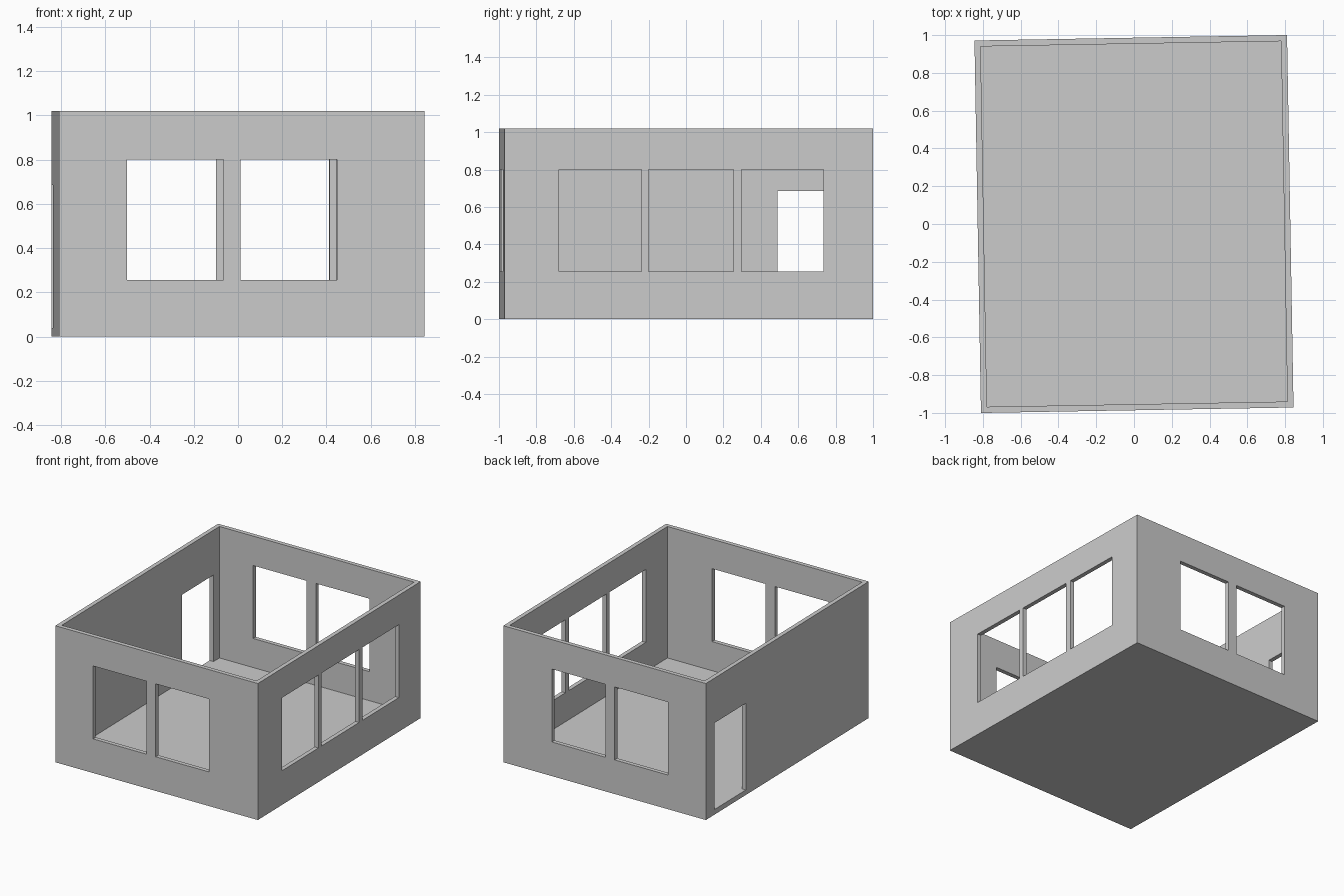
import bpy, math
from mathutils import Matrix

if "Cube" in bpy.data.objects:
    bpy.data.objects.remove(bpy.data.objects["Cube"])

W, L, H = 1.655, 1.972, 1.02      # outer room size
T, FLOOR = 0.032, 0.038           # wall and floor thickness
SILL, HEAD = 0.255, 0.80          # window bottom and top


def box(name, x0, x1, y0, y1, z0, z1):
    bpy.ops.mesh.primitive_cube_add(size=1)
    ob = bpy.context.object
    ob.name = name
    ob.data.transform(Matrix.Translation(((x0 + x1) / 2, (y0 + y1) / 2, (z0 + z1) / 2))
                      @ Matrix.Diagonal((x1 - x0, y1 - y0, z1 - z0, 1)))
    return ob


def cut(target, *bounds):
    cutter = box("cutter", *bounds)
    cutter.hide_render = True
    mod = target.modifiers.new("cut", 'BOOLEAN')
    mod.operation, mod.solver, mod.object = 'DIFFERENCE', 'EXACT', cutter
    bpy.context.view_layer.objects.active = target
    bpy.ops.object.modifier_apply(modifier=mod.name)
    bpy.data.objects.remove(cutter, do_unlink=True)


# Open-topped room: solid block with the inside hollowed out
room = box("room_shell", -W / 2, W / 2, -L / 2, L / 2, 0, H)
cut(room, -W / 2 + T, W / 2 - T, -L / 2 + T, L / 2 - T, FLOOR, H + 0.2)

# Window pairs through the front and back walls
for x0, x1 in ((-0.519, -0.082), (-0.007, 0.43)):
    cut(room, x0, x1, -1.2, 1.2, SILL, HEAD)

# Three windows in the right wall
for y0, y1 in ((-0.693, -0.253), (-0.216, 0.239), (0.282, 0.721)):
    cut(room, W / 2 - 0.1, W / 2 + 0.1, y0, y1, SILL, HEAD)

# Doorway in the left wall, flush with the floor
cut(room, -W / 2 - 0.1, -W / 2 + 0.1, 0.503, 0.883, FLOOR, 0.685)

# The whole room is turned slightly about z
room.data.transform(Matrix.Rotation(math.radians(1.0), 4, 'Z'))
